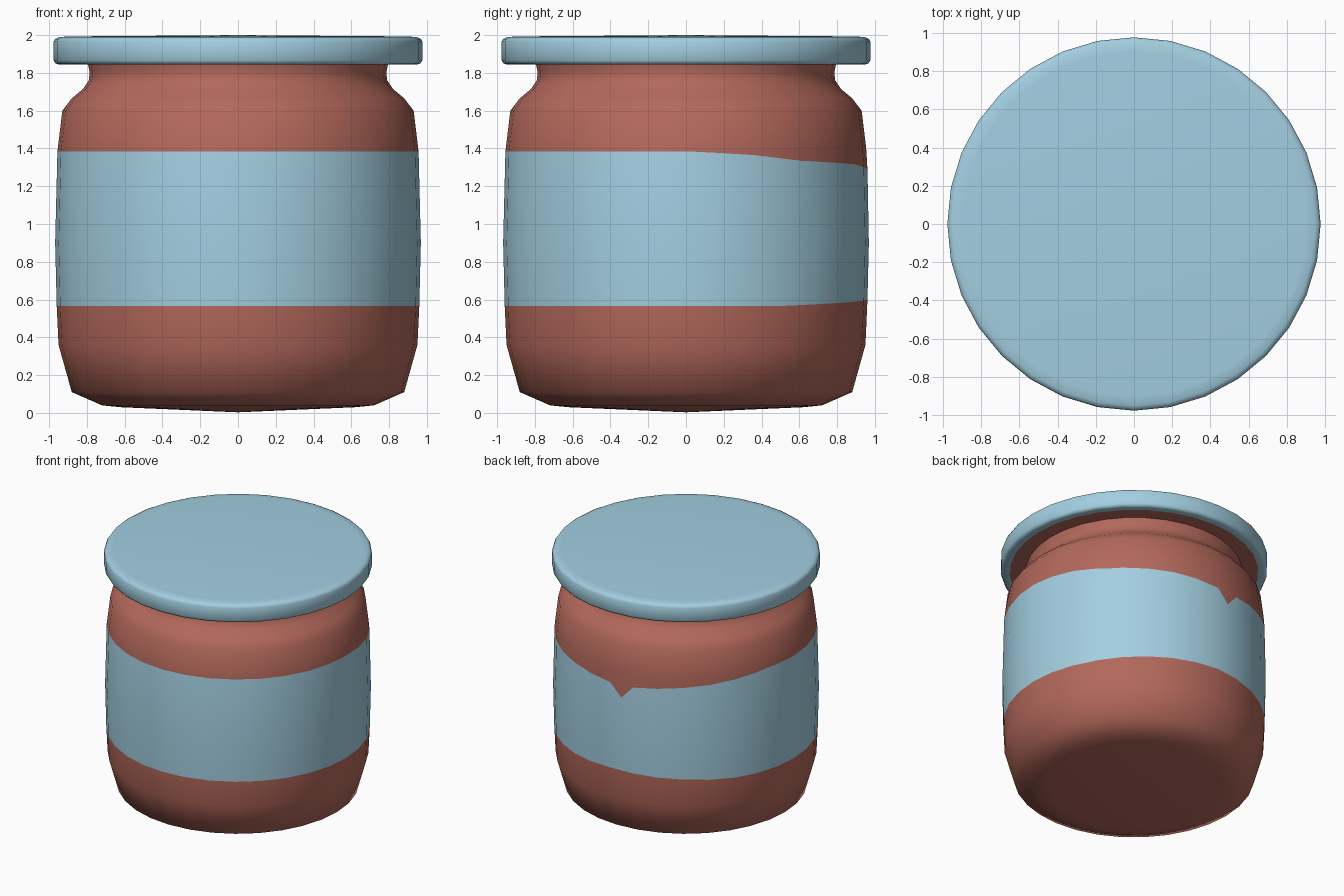
import bpy, bmesh, math

if "Cube" in bpy.data.objects:
    bpy.data.objects.remove(bpy.data.objects["Cube"])

SIDES = 32


def material(name, rgb):
    m = bpy.data.materials.new(name)
    m.diffuse_color = (*rgb, 1.0)
    m.use_nodes = True
    m.node_tree.nodes["Principled BSDF"].inputs["Base Color"].default_value = m.diffuse_color
    return m


BROWN = material("terracotta", (0.45, 0.14, 0.106))
BLUE = material("pale blue", (0.366, 0.62, 0.75))


def interp(points, x):
    # piecewise linear lookup
    if x <= points[0][0]:
        return points[0][1]
    for (x0, y0), (x1, y1) in zip(points, points[1:]):
        if x <= x1:
            return y0 + (y1 - y0) * (x - x0) / (x1 - x0)
    return points[-1][1]


def lathe(name, rows, colours, sub=1, pole_start=None, pole_end=None):
    # rows: functions of angle (degrees) giving (radius, height)
    # sub: extra columns lying on the chords of the 32-sided outline
    bm = bmesh.new()
    n = SIDES * sub
    rings = []
    for row in rows:
        ring = []
        for k in range(n):
            a = 2 * math.pi * k / n
            r, z = row(math.degrees(a))
            if k % sub:
                r *= math.cos(math.pi / SIDES)
            ring.append(bm.verts.new((r * math.cos(a), r * math.sin(a), z)))
        rings.append(ring)
    for i in range(len(rings) - 1):
        for k in range(n):
            j = (k + 1) % n
            f = bm.faces.new((rings[i][k], rings[i][j], rings[i + 1][j], rings[i + 1][k]))
            f.material_index = colours[i]
    for z, ring, idx, flip in ((pole_start, rings[0], colours[0], True),
                               (pole_end, rings[-1], colours[-1], False)):
        if z is None:
            continue
        c = bm.verts.new((0, 0, z))
        for k in range(n):
            a, b = ring[k], ring[(k + 1) % n]
            f = bm.faces.new((b, a, c) if flip else (a, b, c))
            f.material_index = idx
    for f in bm.faces:
        f.smooth = True
    me = bpy.data.meshes.new(name)
    bm.to_mesh(me)
    bm.free()
    me.materials.append(BROWN)
    me.materials.append(BLUE)
    ob = bpy.data.objects.new(name, me)
    bpy.context.collection.objects.link(ob)
    return ob


def fixed(r, z):
    return lambda deg: (r, z)


# label edges: straight in front, uneven towards the back
WALL = [(0.36, 0.95), (0.57, 0.96), (0.9, 0.968), (1.2, 0.965), (1.385, 0.956), (1.6, 0.93)]
DROP = [(0, 0.0), (12, 0.01), (22, 0.02), (39, 0.05), (70, 0.07), (90, 0.1),
        (95.625, 0.2), (101.25, 0.1), (135, 0.05), (165, 0.0)]
RAISE = [(30, 0.0), (70, 0.025), (90, 0.035), (120, 0.02), (150, 0.0)]


def label_top(deg):
    z = 1.385 - interp(DROP, deg)
    return interp(WALL, z), z


def label_bottom(deg):
    z = 0.565 + interp(RAISE, deg)
    return interp(WALL, z), z


# jar body with label band
body_rows = [fixed(0.62, 0.03), fixed(0.72, 0.04), fixed(0.88, 0.11), fixed(0.95, 0.36),
             label_bottom, fixed(0.968, 0.9), label_top, fixed(0.954, 1.4),
             fixed(0.93, 1.6), fixed(0.88, 1.665), fixed(0.82, 1.715), fixed(0.79, 1.76),
             fixed(0.785, 1.80), fixed(0.795, 1.85)]
lathe("jar_body", body_rows, [0, 0, 0, 0, 1, 1, 0, 0, 0, 0, 0, 0, 0], sub=2, pole_start=0.003)

# lid with brown underside
lid_rows = [fixed(r, z) for r, z in (
    (0.785, 1.848), (0.91, 1.845), (0.95, 1.845), (0.966, 1.85), (0.976, 1.866),
    (0.976, 1.965), (0.968, 1.98), (0.95, 1.989), (0.90, 1.993))]
lathe("lid", lid_rows, [0, 1, 1, 1, 1, 1, 1, 1], pole_end=2.0)
